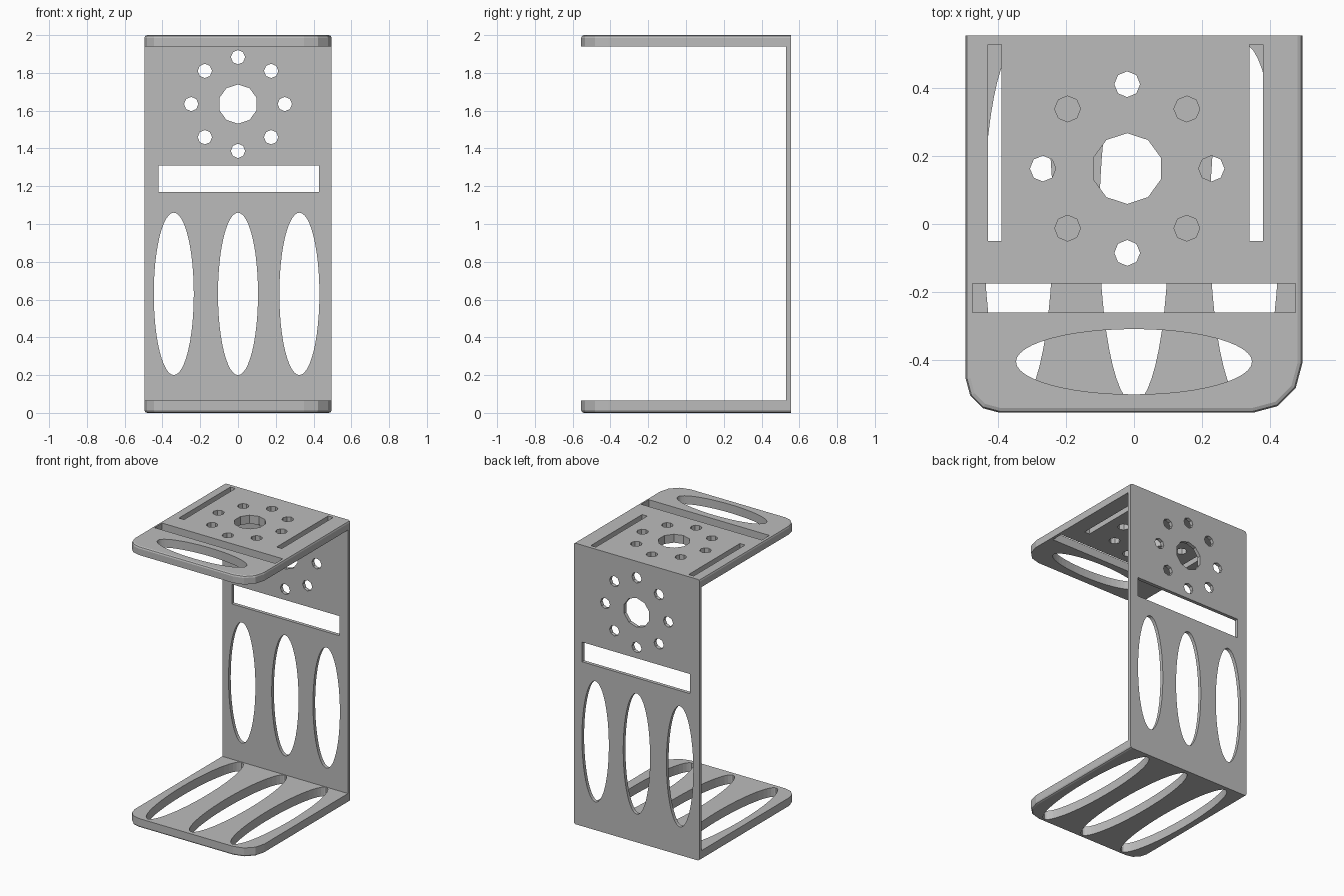
import bpy, bmesh, math
from mathutils import Vector

cube = bpy.data.objects.get("Cube")
if cube:
    bpy.data.objects.remove(cube, do_unlink=True)

HALF_W, HALF_D, HEIGHT = 0.495, 0.555, 2.0
WALL_Y, FLOOR_Z, ROOF_Z = 0.53, 0.065, 1.94

grey = bpy.data.materials.new("metal grey")
grey.use_nodes = True
colour = (0.5, 0.5, 0.5, 1)
grey.diffuse_color = colour
grey.node_tree.nodes["Principled BSDF"].inputs["Base Color"].default_value = colour


def prism(bm, points, direction):
    """Solid made by sweeping a closed outline along a direction."""
    face = bm.faces.new([bm.verts.new(p) for p in points])
    swept = bmesh.ops.extrude_face_region(bm, geom=[face])["geom"]
    verts = [g for g in swept if isinstance(g, bmesh.types.BMVert)]
    bmesh.ops.translate(bm, verts=verts, vec=direction)


def make_object(bm, name):
    bmesh.ops.recalc_face_normals(bm, faces=bm.faces)
    mesh = bpy.data.meshes.new(name)
    bm.to_mesh(mesh)
    bm.free()
    mesh.materials.append(grey)
    obj = bpy.data.objects.new(name, mesh)
    bpy.context.collection.objects.link(obj)
    return obj


def oval(cx, cy, rx, ry, sides):
    # First corner points straight up
    turn = [math.tau * i / sides for i in range(sides)]
    return [(cx + rx * math.sin(a), cy + ry * math.cos(a)) for a in turn]


def box(x0, x1, y0, y1):
    return [(x0, y0), (x1, y0), (x1, y1), (x0, y1)]


def hole_ring(cx, cy):
    """Large centre hole with eight small holes around it."""
    centres = oval(cx, cy, 0.248, 0.248, 8)
    return [oval(cx, cy, 0.104, 0.104, 10)] + [oval(x, y, 0.038, 0.038, 8) for x, y in centres]


# C-shaped body swept across the width
bm = bmesh.new()
profile = [(-HALF_D, 0), (HALF_D, 0), (HALF_D, HEIGHT), (-HALF_D, HEIGHT),
           (-HALF_D, ROOF_Z), (WALL_Y, ROOF_Z), (WALL_Y, FLOOR_Z), (-HALF_D, FLOOR_Z)]
prism(bm, [(-HALF_W, y, z) for y, z in profile], Vector((2 * HALF_W, 0, 0)))
bmesh.ops.recalc_face_normals(bm, faces=bm.faces)

# Rounded front corners, wider on the left side
for side, radius in ((-1, 0.1), (1, 0.145)):
    corners = [e for e in bm.edges
               if all(v.co.y < -HALF_D + 0.001 and v.co.x * side > HALF_W - 0.001 for v in e.verts)]
    bmesh.ops.bevel(bm, geom=corners, offset=radius, segments=3, profile=0.5, affect='EDGES')

# Softened outer rims of the two shelves
rims = []
for e in bm.edges:
    a, b = (v.co for v in e.verts)
    level = abs(a.z - b.z) < 0.001 and (a.z < 0.001 or a.z > HEIGHT - 0.001)
    if level and min(a.y, b.y) < HALF_D - 0.001:
        rims.append(e)
bmesh.ops.bevel(bm, geom=rims, offset=0.014, segments=2, profile=0.5, affect='EDGES')
bracket = make_object(bm, "bracket")

# Openings
roof = hole_ring(-0.02, 0.163) + [
    box(-0.43, -0.39, -0.05, 0.528), box(0.34, 0.38, -0.05, 0.528),
    box(-0.475, 0.475, -0.26, -0.175), oval(0, -0.405, 0.347, 0.096, 48)]
wall = hole_ring(0, 1.635) + [box(-0.42, 0.43, 1.17, 1.31)]
floor = []
for x in (-0.34, 0, 0.325):
    wall.append(oval(x, 0.63, 0.106, 0.43, 48))
    floor.append(oval(x, 0, 0.102, 0.527, 48))

bm = bmesh.new()
for shape in roof:
    prism(bm, [(x, y, ROOF_Z - 0.02) for x, y in shape], Vector((0, 0, 0.12)))
for shape in floor:
    prism(bm, [(x, y, -0.04) for x, y in shape], Vector((0, 0, 0.12)))
for shape in wall:
    prism(bm, [(x, WALL_Y - 0.03, z) for x, z in shape], Vector((0, 0.1, 0)))
cutter = make_object(bm, "opening_cutter")
cutter.hide_render = True

cut = bracket.modifiers.new("openings", 'BOOLEAN')
cut.operation = 'DIFFERENCE'
cut.solver = 'EXACT'
cut.object = cutter
bpy.context.view_layer.objects.active = bracket
bracket.select_set(True)
bpy.ops.object.modifier_apply(modifier=cut.name)
bpy.data.objects.remove(cutter, do_unlink=True)
